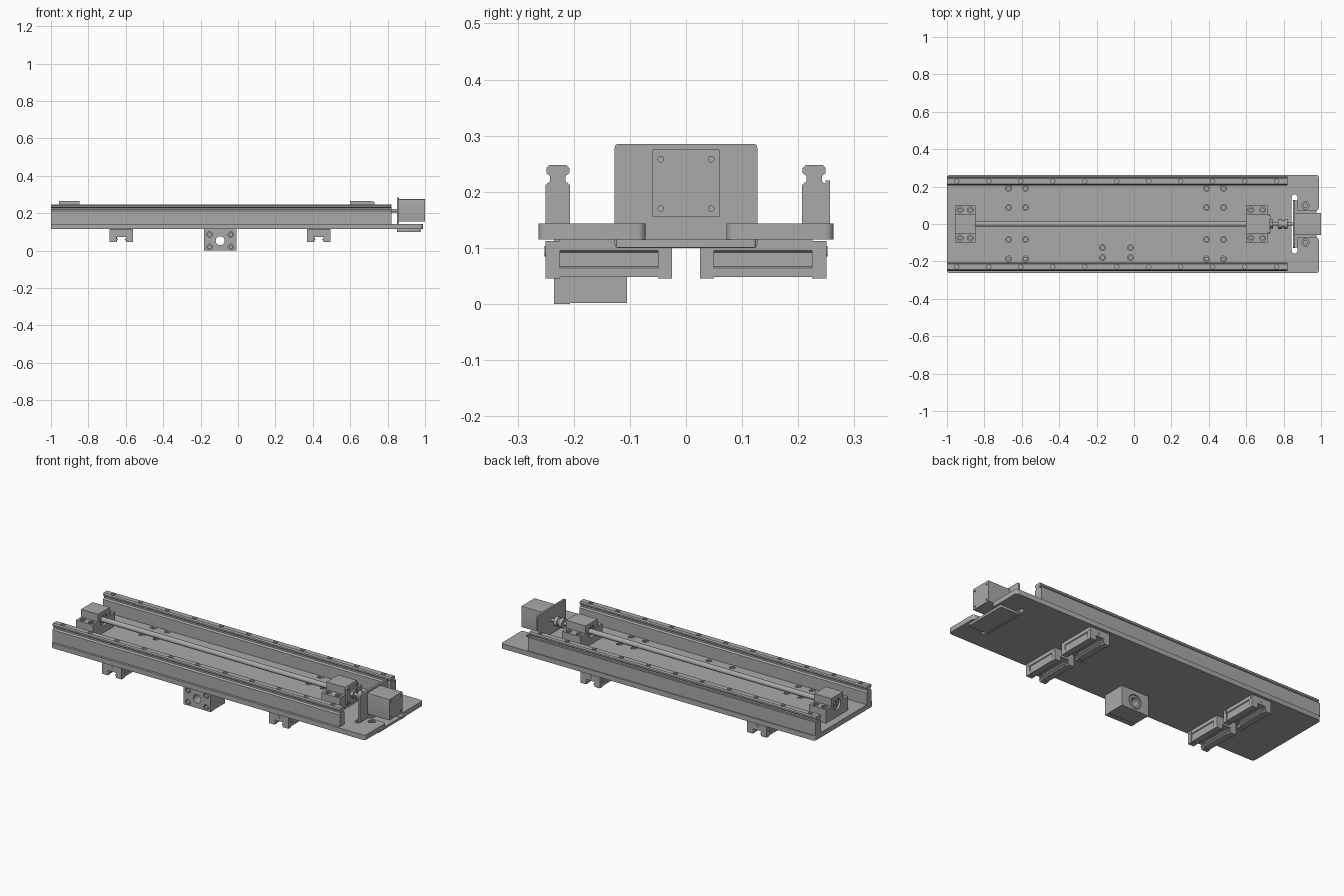
import bpy, bmesh, math
from mathutils import Matrix, Vector

cube = bpy.data.objects.get("Cube")
if cube:
    bpy.data.objects.remove(cube)

grey = bpy.data.materials.new("machined grey")
grey.use_nodes = True
grey.diffuse_color = (0.4, 0.4, 0.4, 1)
grey.node_tree.nodes["Principled BSDF"].inputs["Base Color"].default_value = (0.4, 0.4, 0.4, 1)
parts = []
MAP = {"x": lambda a, b, t: (t, a, b),
       "y": lambda a, b, t: (a, t, b),
       "z": lambda a, b, t: (a, b, t)}


def finish(name, bm):
    bmesh.ops.recalc_face_normals(bm, faces=bm.faces)
    me = bpy.data.meshes.new(name)
    bm.to_mesh(me)
    bm.free()
    me.materials.append(grey)
    ob = bpy.data.objects.new(name, me)
    bpy.context.scene.collection.objects.link(ob)
    parts.append(ob)
    return ob


def prism(name, pts, axis, t0, t1, radius=0, skip=lambda p: False):
    """Extrude an outline along an axis, rounding the long edges."""
    bm = bmesh.new()
    rings = [[bm.verts.new(MAP[axis](a, b, t)) for a, b in pts] for t in (t0, t1)]
    n = len(pts)
    bm.faces.new(rings[0])
    bm.faces.new(rings[1])
    for i in range(n):
        j = (i + 1) % n
        bm.faces.new((rings[0][i], rings[0][j], rings[1][j], rings[1][i]))
    if radius:
        edges = [bm.edges.get((rings[0][i], rings[1][i])) for i in range(n) if not skip(pts[i])]
        bmesh.ops.bevel(bm, geom=edges, offset=radius, segments=5, profile=0.5, affect="EDGES")
    return finish(name, bm)


def rect(a0, a1, b0, b1):
    return [(a0, b0), (a1, b0), (a1, b1), (a0, b1)]


def box(name, x, y, z, axis="z", radius=0):
    spans = {"x": (y, z, x), "y": (x, z, y), "z": (x, y, z)}[axis]
    return prism(name, rect(*spans[0], *spans[1]), axis, *spans[2], radius)


def cylinders(name, axis, spots, r, t0, t1, sides=20):
    """Equal cylinders along one axis, in a single object."""
    bm = bmesh.new()
    turn = {"x": Matrix.Rotation(math.pi / 2, 4, "Y"),
            "y": Matrix.Rotation(math.pi / 2, 4, "X"), "z": Matrix()}[axis]
    for a, b in spots:
        mid = Vector(MAP[axis](a, b, (t0 + t1) / 2))
        bmesh.ops.create_cone(bm, cap_ends=True, segments=sides, radius1=r, radius2=r,
                              depth=t1 - t0, matrix=Matrix.Translation(mid) @ turn)
    return finish(name, bm)


def cut(ob, cutter):
    mod = ob.modifiers.new("cut", "BOOLEAN")
    mod.operation, mod.solver, mod.object = "DIFFERENCE", "EXACT", cutter
    dg = bpy.context.evaluated_depsgraph_get()
    me = bpy.data.meshes.new_from_object(ob.evaluated_get(dg))
    ob.modifiers.clear()
    ob.data = me
    parts.remove(cutter)
    bpy.data.objects.remove(cutter)


def socket_screws(name, axis, spots, r, top, depth):
    """Screw heads with hexagon sockets."""
    ob = cylinders(name, axis, spots, r, top - depth, top)
    cut(ob, cylinders("socket", axis, spots, r * 0.55, top - depth * 0.6, top + 0.01, 6))


AXIS_Z = 0.214
PLATE0, PLATE1 = 0.115, 0.143

# Base plate with motor notch and cross slot
half = [(-1, -0.263), (0.988, -0.263), (0.988, -0.072), (0.875, -0.072),
        (0.875, -0.158), (0.843, -0.158)]
plate = prism("base_plate", half + [(x, -y) for x, y in reversed(half)], "z", PLATE0, PLATE1,
              0.0155, lambda p: p == (0.875, -0.072) or p == (0.875, 0.072))
holes = [(x, y) for x in (-0.67, -0.58, 0.388, 0.478) for y in (-0.187, -0.083, 0.088, 0.191)]
holes += [(x, y) for x in (-0.168, -0.019) for y in (-0.18, -0.127)]
cut(plate, cylinders("bore", "z", holes, 0.016, PLATE1 - 0.014, PLATE1 + 0.02))
foot_holes = [(0.917, -0.1), (0.917, 0.1)]
cut(plate, cylinders("bore", "z", foot_holes, 0.02, PLATE1 - 0.014, PLATE1 + 0.02))
socket_screws("plate_screws", "z", holes, 0.012, PLATE1 - 0.003, 0.013)
socket_screws("foot_screws", "z", foot_holes, 0.014, PLATE1 - 0.003, 0.013)

# Long guide rails on their supports
rail_half = [(0.0215, PLATE1), (0.0215, 0.212), (0.0135, 0.219), (0.0135, 0.228),
             (0.0205, 0.233), (0.0205, 0.242), (0.015, 0.248)]
for side, s in (("left", 1), ("right", -1)):
    yc = 0.2285 * s
    profile = [(yc + a, b) for a, b in rail_half] + [(yc - a, b) for a, b in reversed(rail_half)]
    rail = prism(side + "_rail", profile, "x", -1, 0.82)
    bolts = [(-0.948 + 0.171 * i, yc) for i in range(11)]
    cut(rail, cylinders("bore", "z", bolts, 0.012, 0.236, 0.27))
    socket_screws(side + "_rail_screws", "z", bolts, 0.009, 0.242, 0.008)
box("rail_side_strip", (-1, 0.82), (0.249, 0.257), (PLATE1, 0.22))

# Bearing blocks: a tower between two bolted wings
for name, x0, x1 in (("end_bearing", -0.957, -0.848), ("drive_bearing", 0.598, 0.715)):
    outline = [(-0.1, PLATE1), (0.1, PLATE1), (0.1, 0.222), (0.053, 0.222), (0.053, 0.266),
               (-0.053, 0.266), (-0.053, 0.222), (-0.1, 0.222)]
    block = prism(name + "_block", outline, "x", x0, x1)
    cut(block, cylinders("bore", "x", [(0, AXIS_Z)], 0.032, x0 - 0.01, x1 + 0.01, 32))
    ring = cylinders(name + "_ring", "x", [(0, AXIS_Z)], 0.032, x0 + 0.012, x1 - 0.012, 32)
    cut(ring, cylinders("bore", "x", [(0, AXIS_Z)], 0.018, x0 - 0.02, x1 + 0.02, 32))
    spots = [(x, y) for x in (x0 + 0.027, x1 - 0.027) for y in (-0.075, 0.075)]
    cut(block, cylinders("bore", "z", spots, 0.016, 0.208, 0.24))
    socket_screws(name + "_screws", "z", spots, 0.012, 0.218, 0.01)
box("bearing_cover", (0.715, 0.726), (-0.05, 0.05), (0.164, 0.264), "x", 0.006)
socket_screws("cover_screws", "x", [(y, AXIS_Z + z) for y in (-0.037, 0.037)
                                    for z in (-0.037, 0.037)], 0.008, 0.731, 0.006)

# Drive screw, lock nut and coupling
cylinders("drive_screw", "x", [(0, AXIS_Z)], 0.0145, -0.87, 0.62, 28)
cylinders("screw_end_left", "x", [(0, AXIS_Z)], 0.011, -0.95, -0.86)
cylinders("screw_end_right", "x", [(0, AXIS_Z)], 0.009, 0.6, 0.87)
cylinders("lock_nut", "x", [(0, AXIS_Z)], 0.024, 0.726, 0.742, 6)
for i, (x0, x1, r) in enumerate(((0.77, 0.79, 0.027), (0.79, 0.802, 0.02), (0.802, 0.822, 0.027))):
    cylinders("coupling_%d" % (i + 1), "x", [(0, AXIS_Z)], r, x0, x1, 28)

# Motor and its angle bracket
box("motor_bracket", (0.85, 0.862), (-0.127, 0.127), (0.1, 0.285), "x", 0.006)
foot = box("bracket_foot", (0.85, 0.975), (-0.125, 0.125), (0.101, PLATE0), "z", 0.006)
motor = box("motor", (0.862, 1), (-0.06, 0.06), (0.155, 0.275), "x", 0.002)
corners = [(y, AXIS_Z + z) for y in (-0.045, 0.045) for z in (-0.044, 0.044)]
cut(motor, cylinders("bore", "x", corners, 0.005, 0.985, 1.02, 16))

# Four carriages hanging under the plate
slot = [(0.062, 0.112), (0.062, 0.045), (0.026, 0.045), (0.026, 0.055),
        (0.019, 0.06), (0.026, 0.066), (0.026, 0.073)]
body = [(0.06, PLATE0), (0.06, 0.095), (0.056, 0.092), (0.056, 0.067), (0.06, 0.064),
        (0.06, 0.048), (0.024, 0.048), (0.024, 0.055), (0.017, 0.06), (0.024, 0.066),
        (0.024, 0.075)]
for end, xc in (("rear", -0.624), ("drive", 0.432)):
    for side, s in (("left", 1), ("right", -1)):
        name = end + "_" + side + "_carriage"
        for part, shape, spans in (("body", body, [(0.05, 0.225)]),
                                   ("cap", slot, [(0.025, 0.05), (0.225, 0.25)])):
            outline = [(xc + a, b) for a, b in shape] + [(xc - a, b) for a, b in reversed(shape)]
            for y0, y1 in spans:
                ob = prism(name + "_" + part, outline, "y", s * y0, s * y1)
        cylinders(name + "_port", "y", [(xc, 0.094)], 0.009, s * 0.2375 - 0.0145, s * 0.2375 + 0.0145)
        cylinders(name + "_cap_screws", "x", [(s * 0.235, 0.1), (s * 0.04, 0.1)], 0.005,
                  xc - 0.063, xc + 0.063, 16)

# Nut housing under the plate
NX, NZ = -0.095, 0.053
housing = box("nut_housing", (-0.182, -0.009), (-0.207, -0.105), (0.002, PLATE0))
flange = box("nut_flange", (-0.182, -0.009), (-0.235, -0.207), (0, PLATE0))
for ob in (housing, flange):
    cut(ob, cylinders("bore", "y", [(NX, NZ)], 0.024, -0.3, -0.05, 32))
cut(housing, cylinders("bore", "y", [(NX, NZ)], 0.04, -0.118, -0.05, 32))
sleeve = cylinders("nut_sleeve", "y", [(NX, NZ)], 0.036, -0.125, -0.107, 32)
cut(sleeve, cylinders("bore", "y", [(NX, NZ)], 0.024, -0.2, -0.05, 32))
nut_bolts = [(NX + x, NZ + z) for x in (-0.057, 0.057) for z in (-0.033, 0.033)]
cut(flange, cylinders("bore", "y", nut_bolts, 0.015, -0.25, -0.222))
cylinders("nut_screws", "y", nut_bolts, 0.011, -0.233, -0.218)

# Smooth round walls, keep edges sharp
bpy.ops.object.select_all(action="DESELECT")
for ob in parts:
    ob.select_set(True)
bpy.context.view_layer.objects.active = plate
bpy.ops.object.shade_smooth_by_angle(angle=math.radians(30))
